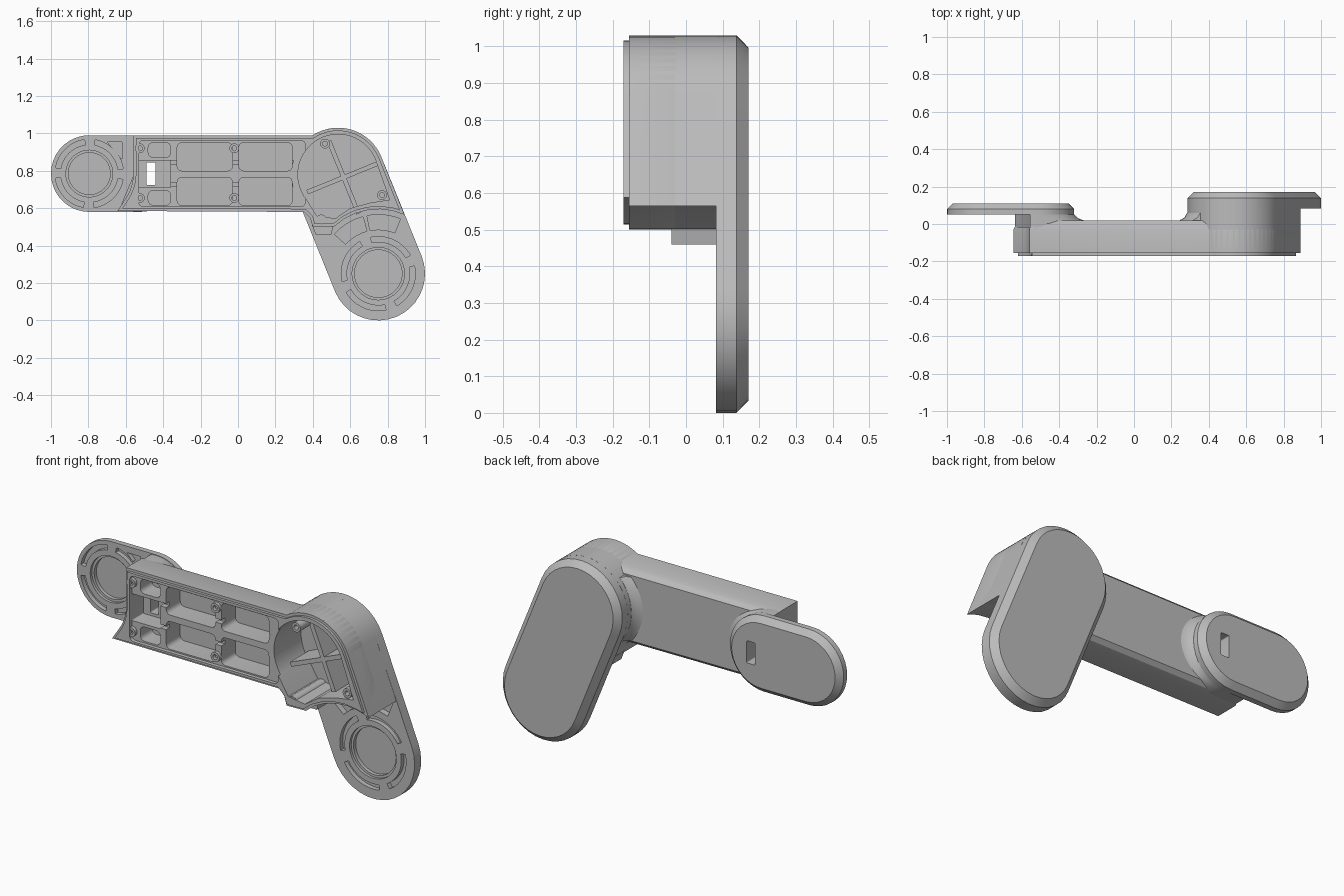
import bpy, bmesh
from math import sin, cos, radians, atan2, degrees
from mathutils import Vector

if "Cube" in bpy.data.objects:
    bpy.data.objects.remove(bpy.data.objects["Cube"])

grey = bpy.data.materials.new("matte grey")
grey.use_nodes = True
grey.diffuse_color = (0.5, 0.5, 0.5, 1)
grey.node_tree.nodes["Principled BSDF"].inputs["Base Color"].default_value = (0.5, 0.5, 0.5, 1)

SMALL, SMALL_END = (-0.795, 0.785), (-0.525, 0.785)
HUB, BIG = (0.535, 0.78), (0.75, 0.25)
AXIS = atan2(BIG[1] - HUB[1], BIG[0] - HUB[0])


# Profile helpers: every outline is a counter-clockwise list of (x, z)
def arc(c, r, a0, a1, n=12, rz=None):
    steps = [radians(a0 + (a1 - a0) * i / n) for i in range(n + 1)]
    return [(c[0] + r * cos(a), c[1] + (rz or r) * sin(a)) for a in steps]


def circle(c, r, n=32):
    return arc(c, r, 0, 360, n)[:-1]


def stadium(c0, c1, r):
    t = degrees(atan2(c1[1] - c0[1], c1[0] - c0[0]))
    return arc(c1, r, t - 90, t + 90, 18) + arc(c0, r, t + 90, t + 270, 18)


def sector(c, r0, r1, a0, a1):
    return arc(c, r1, a0, a1) + arc(c, r0, a1, a0)


def rounded(x0, z0, x1, z1, r=0.025):
    return (arc((x1 - r, z0 + r), r, -90, 0, 4) + arc((x1 - r, z1 - r), r, 0, 90, 4)
            + arc((x0 + r, z1 - r), r, 90, 180, 4) + arc((x0 + r, z0 + r), r, 180, 270, 4))


def bar(c, angle, length, width):
    u = Vector((cos(angle), sin(angle))) * length / 2
    v = Vector((-sin(angle), cos(angle))) * width / 2
    return [tuple(Vector(c) + p) for p in (-u - v, u - v, u + v, v - u)]


def inset(pts, d):
    out = []
    for i, p in enumerate(pts):
        p = Vector(p)
        e0 = (p - Vector(pts[i - 1])).normalized()
        e1 = (Vector(pts[(i + 1) % len(pts)]) - p).normalized()
        n0, n1 = Vector((-e0.y, e0.x)), Vector((-e1.y, e1.x))
        out.append(tuple(p + (n0 + n1) * d / (1 + n0.dot(n1))))
    return out


# Solid helpers: sections are (y, outline) pairs from front to back
def loft(name, *sections):
    bm = bmesh.new()
    rings = [[bm.verts.new((x, y, z)) for x, z in pts] for y, pts in sections]
    for a, b in zip(rings, rings[1:]):
        for i in range(len(a)):
            bm.faces.new((a[i - 1], a[i], b[i], b[i - 1]))
    bm.faces.new(rings[0])
    bm.faces.new(rings[-1])
    bmesh.ops.recalc_face_normals(bm, faces=bm.faces)
    me = bpy.data.meshes.new(name)
    bm.to_mesh(me)
    bm.free()
    me.materials.append(grey)
    ob = bpy.data.objects.new(name, me)
    bpy.context.collection.objects.link(ob)
    return ob


def prism(name, pts, y0, y1):
    return loft(name, (y0, pts), (y1, pts))


def cut(target, pts, y0, y1):
    cutter = prism("cutter", pts, y0, y1)
    cutter.hide_render = True
    mod = target.modifiers.new("cut", "BOOLEAN")
    mod.operation, mod.solver, mod.object = "DIFFERENCE", "EXACT", cutter
    bpy.context.view_layer.objects.active = target
    bpy.ops.object.modifier_apply(modifier=mod.name)
    bpy.data.objects.remove(cutter)


parts = []

# Outlines of the arm and of its raised hub
hub_base = [(0.385, 0.55), (0.40, 0.50)] + arc(BIG, 0.345, 133, 66, 6)
arm_outline = ([(-0.645, 0.585), (0.355, 0.58)] + hub_base + arc(HUB, 0.25, 22, 122.9, 16)
               + [(-0.56, 0.99)] + arc(SMALL, 0.235, 0, -34, 6))
hub_outline = hub_base + arc(HUB, 0.25, 22, 215, 28)
hub_pocket = ([(0.42, 0.56), (0.52, 0.545), (0.60, 0.60), (0.71, 0.63), (0.81, 0.645)]
              + arc(HUB, 0.215, 22, 220, 28))

# Arm with a raised front lip and softened back edges
lip = inset(arm_outline, 0.014)
arm = loft("arm", (-0.17, lip), (-0.155, lip), (-0.155, arm_outline), (-0.03, arm_outline),
           (0.0, inset(arm_outline, 0.008)), (0.02, inset(arm_outline, 0.028)))
hub = prism("hub", hub_outline, -0.15, 0.09)
small_plate = stadium(SMALL, SMALL_END, 0.205)
small = loft("small_end_plate", (0.05, small_plate), (0.08, small_plate),
             (0.11, inset(small_plate, 0.03)))
big_plate = stadium(HUB, BIG, 0.25)
big = loft("large_end_plate", (0.082, big_plate), (0.138, big_plate),
           (0.17, inset(big_plate, 0.032)))


# Flared neck joining the arm to the small plate
def neck_outline(flare):
    return ([(-0.555, 0.985), (-0.555, 0.785), (-0.62, 0.63), (-0.635, 0.585)]
            + arc(SMALL_END, 0.205 + flare, -90, 90, 20, 0.202))


neck = loft("neck", *[(y, neck_outline(f)) for y, f in
                      ((-0.02, 0.055), (0.02, 0.05), (0.03, 0.022), (0.052, 0.0))])


# Flared collar where the hub rises from the arm
def collar_outline(flare):
    outer = [(x - flare, z) for x, z in arc(HUB, 0.25, 136, 224)]
    return outer + [(x + 0.01, z) for x, z in arc(HUB, 0.25, 224, 136)]


collar = loft("hub_collar", *[(y, collar_outline(f)) for y, f in
                              ((0.0, 0.045), (0.02, 0.04), (0.035, 0.015), (0.06, 0.001))])
ledge = prism("hub_ledge", [(0.415, 0.46), (0.50, 0.46), (0.51, 0.51), (0.395, 0.51)], -0.04, 0.085)

# Recessed panel, pockets and wire channels in the arm front
cut(arm, rounded(-0.53, 0.608, 0.36, 0.962), -0.3, -0.15)
for z in (0.845, 0.725):
    cut(arm, rounded(-0.37, z - 0.01, 0.36, z + 0.01, 0.004), -0.3, -0.12)
for z0, z1 in ((0.80, 0.95), (0.615, 0.765)):
    for x0, x1 in ((-0.325, -0.03), (0.005, 0.29)):
        cut(arm, rounded(x0, z0, x1, z1), -0.3, -0.03)
for z in (0.873, 0.617):
    cut(arm, rounded(-0.48, z, -0.36, z + 0.077), -0.3, -0.05)
cut(arm, rounded(-0.53, 0.71, -0.36, 0.855, 0.005), -0.3, -0.05)
for ob in (arm, neck, small):
    cut(ob, rounded(-0.49, 0.725, -0.44, 0.845, 0.006), -0.3, 0.3)

# Hollow hub with crossed ribs
for ob in (arm, hub):
    cut(ob, hub_pocket, -0.3, 0.3)
centre = (0.565, 0.765)
parts += [prism("hub_rib_long", bar(centre, AXIS, 0.42, 0.024), -0.08, 0.09),
          prism("hub_rib_cross", bar(centre, AXIS + radians(90), 0.42, 0.024), -0.08, 0.09)]

# Screw bosses
bosses = [(x, z, 0.0) for x in (-0.525, -0.02) for z in (0.92, 0.655)]
bosses += [(0.465, 0.945, 0.088), (0.77, 0.67, 0.088), (0.445, 0.54, 0.088)]
for x, z, y in bosses:
    outer, bore = circle((x, z), 0.026, 20), circle((x, z), 0.013, 20)
    parts.append(loft("screw_boss", (y, outer), (-0.168, outer), (-0.168, bore), (-0.13, bore)))

# Round seats and ring slots in both end plates
for plate, c, r, front, turn in ((small, SMALL, 0.125, 0.05, 8), (big, BIG, 0.14, 0.082, -60)):
    cut(plate, circle(c, r, 40), -0.3, front + 0.015)
    cut(plate, circle(c, r - 0.013, 40), -0.3, front + 0.035)
    for k in range(4):
        a = turn + 90 * k
        cut(plate, sector(c, r + 0.03, r + 0.058, a, a + 72), -0.3, front + 0.025)
cut(small, [(-0.70, 0.955), (-0.62, 0.86), (-0.62, 0.955)], -0.3, 0.075)
for a0, a1 in ((68, 101), (105, 138)):
    cut(big, sector(BIG, 0.235, 0.315, a0, a1), -0.3, 0.115)

# Smooth curved walls while keeping crisp edges
parts += [arm, hub, small, big, neck, collar, ledge]
bpy.ops.object.select_all(action="DESELECT")
for ob in parts:
    ob.select_set(True)
bpy.context.view_layer.objects.active = arm
bpy.ops.object.shade_smooth_by_angle(angle=radians(30))
